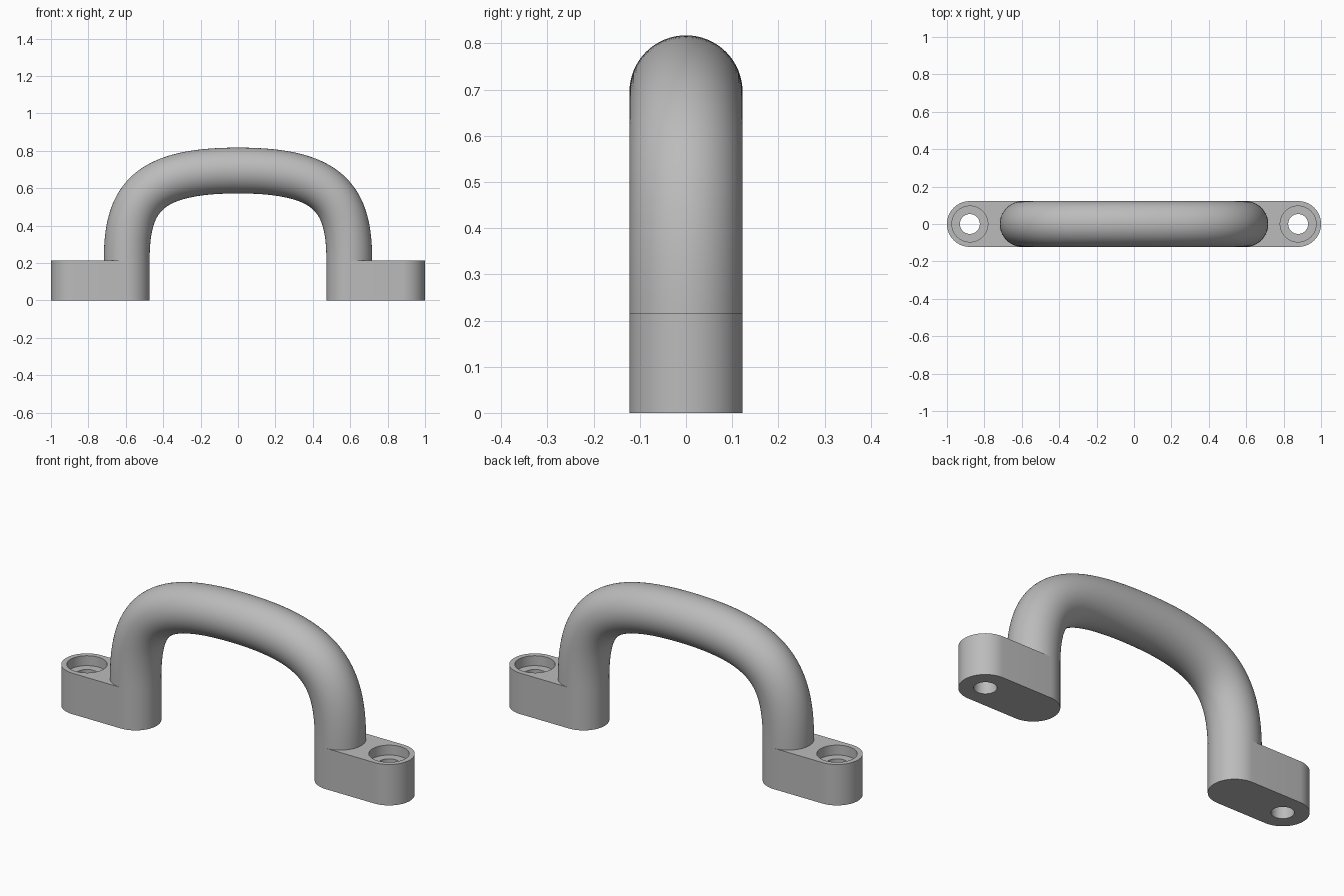
import bpy, bmesh
from math import sin, cos, pi, radians
from mathutils import Vector
from mathutils.geometry import interpolate_bezier

cube = bpy.data.objects.get("Cube")
if cube:
    bpy.data.objects.remove(cube, do_unlink=True)

RADIUS = 0.1225      # grip radius and foot half width
LEG_X = 0.595        # centre of each grip leg
HOLE_X = 1 - RADIUS  # centre of each screw hole
FOOT_H = 0.215
TOP_Z = 0.695        # grip centre line at the top
N = 32               # segments per half circle

grey = bpy.data.materials.new("satin grey")
grey.use_nodes = True
colour = (0.5, 0.5, 0.5, 1)
grey.diffuse_color = colour
grey.node_tree.nodes["Principled BSDF"].inputs["Base Color"].default_value = colour


def skin(name, rings, closed=False):
    """Join successive rings of points with quads into a smooth-shaded object."""
    bm = bmesh.new()
    loops = [[bm.verts.new(p) for p in ring] for ring in rings]
    pairs = list(zip(loops, loops[1:]))
    if closed:
        pairs.append((loops[-1], loops[0]))
    for a, b in pairs:
        for i in range(len(a)):
            j = (i + 1) % len(a)
            bm.faces.new((a[i], a[j], b[j], b[i]))
    bmesh.ops.remove_doubles(bm, verts=bm.verts, dist=1e-5)
    bmesh.ops.recalc_face_normals(bm, faces=bm.faces)
    mesh = bpy.data.meshes.new(name)
    bm.to_mesh(mesh)
    bm.free()
    mesh.materials.append(grey)
    obj = bpy.data.objects.new(name, mesh)
    bpy.context.collection.objects.link(obj)
    bpy.ops.object.select_all(action='DESELECT')
    obj.select_set(True)
    bpy.context.view_layer.objects.active = obj
    bpy.ops.object.shade_smooth_by_angle(angle=radians(30))
    return obj


def slot(radius, inner_x, z, side):
    """Ring of two half circles; a full circle when inner_x is HOLE_X."""
    ring = []
    for centre, start in ((HOLE_X, -pi / 2), (inner_x, pi / 2)):
        for i in range(N + 1):
            a = start + pi * i / N
            ring.append((side * (centre + radius * cos(a)), radius * sin(a), z))
    return ring


# Feet: rounded blocks with a counterbored through hole
BORE, HOLE, BORE_Z = 0.096, 0.053, FOOT_H - 0.052
for name, side in (("left_foot", 1), ("right_foot", -1)):
    skin(name, [
        slot(RADIUS, LEG_X, 0, side),
        slot(RADIUS, LEG_X, FOOT_H, side),
        slot(BORE, HOLE_X, FOOT_H, side),
        slot(BORE, HOLE_X, BORE_Z, side),
        slot(HOLE, HOLE_X, BORE_Z, side),
        slot(HOLE, HOLE_X, 0, side),
    ], closed=True)

# Grip: round bar swept along a mirrored arch
half = interpolate_bezier(Vector((LEG_X, 0, FOOT_H)), Vector((LEG_X, 0, FOOT_H + 0.33)),
                          Vector((0.49, 0, TOP_Z)), Vector((0, 0, TOP_Z)), 40)
path = half + [Vector((-p.x, 0, p.z)) for p in reversed(half[:-1])]
rings = []
for k, p in enumerate(path):
    if k in (0, len(path) - 1):
        tangent = Vector((0, 0, 1 if k == 0 else -1))
    else:
        tangent = (path[k + 1] - path[k - 1]).normalized()
    normal = Vector((tangent.z, 0, -tangent.x))
    rings.append([p + RADIUS * (cos(pi * i / N) * normal + sin(pi * i / N) * Vector((0, 1, 0)))
                  for i in range(2 * N)])
skin("grip", rings)
